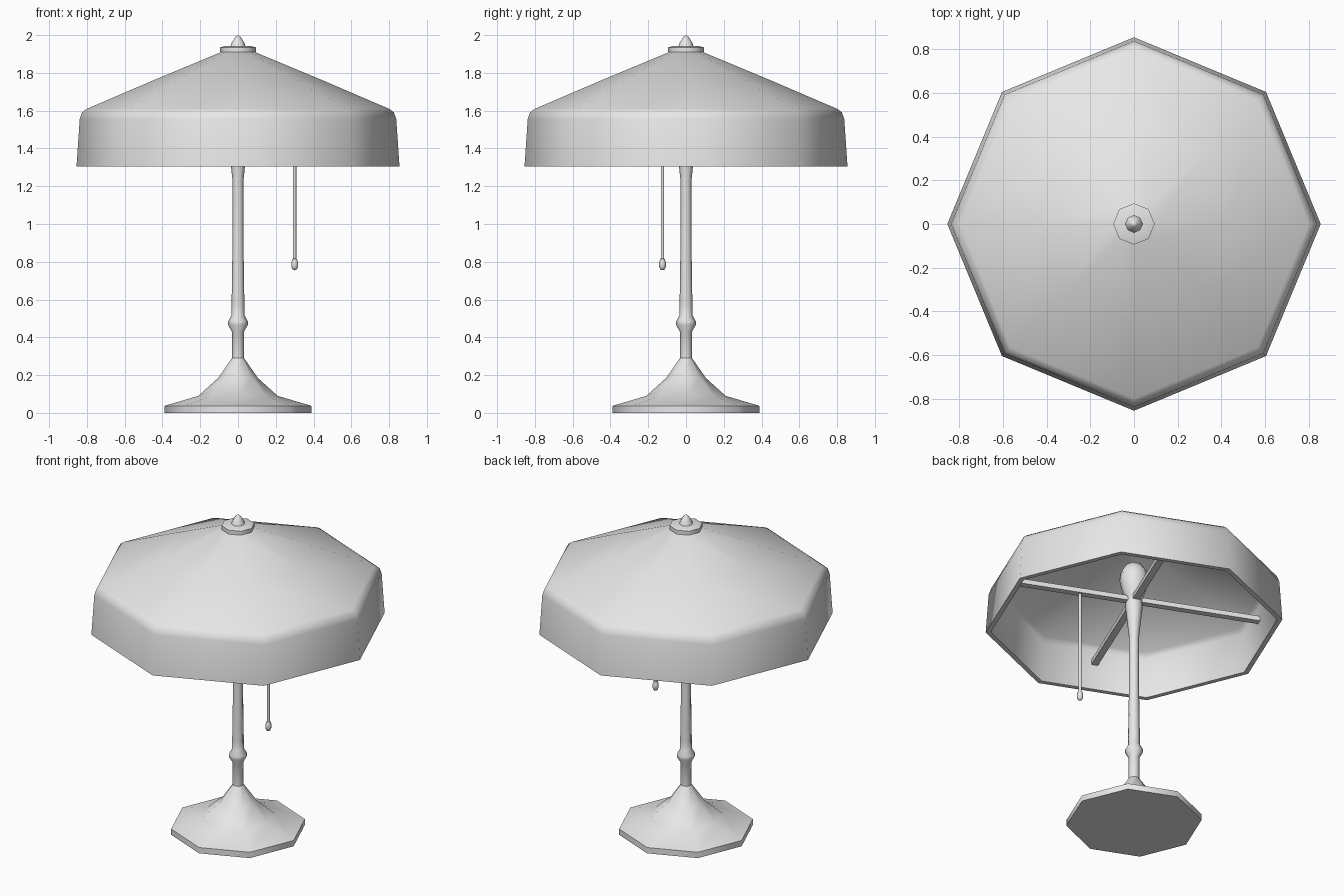
import bpy, bmesh, math
from mathutils import Matrix

cube = bpy.data.objects.get("Cube")
if cube:
    bpy.data.objects.remove(cube, do_unlink=True)

SIDES = 8
BAR_ANGLE = -math.pi / 8          # support bars point at the flats of the shade

grey = bpy.data.materials.new("light grey")
grey.use_nodes = True
grey.diffuse_color = (0.8, 0.8, 0.8, 1)
grey.node_tree.nodes["Principled BSDF"].inputs["Base Color"].default_value = (0.8, 0.8, 0.8, 1)


def finish(bm, name, smooth=True):
    bmesh.ops.recalc_face_normals(bm, faces=bm.faces[:])
    mesh = bpy.data.meshes.new(name)
    bm.to_mesh(mesh)
    bm.free()
    mesh.materials.append(grey)
    obj = bpy.data.objects.new(name, mesh)
    bpy.context.collection.objects.link(obj)
    if smooth:
        bpy.ops.object.select_all(action='DESELECT')
        obj.select_set(True)
        bpy.context.view_layer.objects.active = obj
        bpy.ops.object.shade_smooth_by_angle(angle=math.radians(50))
    return obj


def lathe(name, profile, location=(0, 0, 0)):
    """Turn a (radius, height) profile into an eight-sided solid."""
    bm = bmesh.new()
    rings = []
    for r, z in profile:
        if r == 0:
            rings.append([bm.verts.new((0, 0, z))] * SIDES)
        else:
            rings.append([bm.verts.new((r * math.cos(math.tau * i / SIDES),
                                        r * math.sin(math.tau * i / SIDES), z))
                          for i in range(SIDES)])
    for low, high in zip(rings, rings[1:]):
        for i in range(SIDES):
            j = (i + 1) % SIDES
            corners = [low[i], low[j], high[j], high[i]]
            bm.faces.new(list(dict.fromkeys(corners)))
    obj = finish(bm, name)
    obj.location = location
    return obj


# Flared foot
lathe("base", [(0, 0), (0.39, 0), (0.39, 0.037), (0.21, 0.09),
               (0.105, 0.185), (0.032, 0.29), (0, 0.29)])

# Stem with turned collar and flared socket
lathe("stem", [(0, 0.27), (0.032, 0.28), (0.032, 0.43), (0.052, 0.465),
               (0.052, 0.485), (0.035, 0.515), (0.034, 0.57), (0.029, 0.9),
               (0.029, 1.23), (0.037, 1.305), (0.05, 1.43), (0.048, 1.47), (0, 1.47)])

# Light bulb
lathe("bulb", [(0, 1.46), (0.046, 1.47), (0.07, 1.54), (0.084, 1.61),
               (0.077, 1.66), (0.05, 1.7), (0, 1.715)])

# Hollow shade with rounded shoulder
lathe("shade", [(0, 1.915), (0.09, 1.91), (0.45, 1.76), (0.8, 1.61),
                (0.825, 1.592), (0.838, 1.555), (0.855, 1.305),
                (0.825, 1.305), (0.808, 1.55), (0.785, 1.58),
                (0.45, 1.727), (0.09, 1.878), (0, 1.88)])

# Cap plate and finial
lathe("cap_plate", [(0, 1.91), (0.095, 1.91), (0.095, 1.935), (0.07, 1.942), (0, 1.942)])
lathe("finial", [(0, 1.938), (0.04, 1.94), (0.033, 1.96), (0.014, 1.99), (0, 2.0)])

# Crossed bars that carry the shade
for name, turn in (("support_bar_a", 0), ("support_bar_b", math.pi / 2)):
    bm = bmesh.new()
    bmesh.ops.create_cube(bm, size=1, matrix=Matrix.Diagonal((1.53, 0.04, 0.03, 1)))
    bar = finish(bm, name, smooth=False)
    bar.location.z = 1.475
    bar.rotation_euler.z = BAR_ANGLE + turn

# Pull cord hanging from one bar
cord = (0.325 * math.cos(BAR_ANGLE), 0.325 * math.sin(BAR_ANGLE), 0)
lathe("pull_cord", [(0, 0.8), (0.009, 0.8), (0.009, 1.47), (0, 1.47)], cord)
lathe("pull_knob", [(0, 0.755), (0.012, 0.76), (0.018, 0.775), (0.018, 0.795),
                    (0.012, 0.815), (0, 0.82)], cord)
